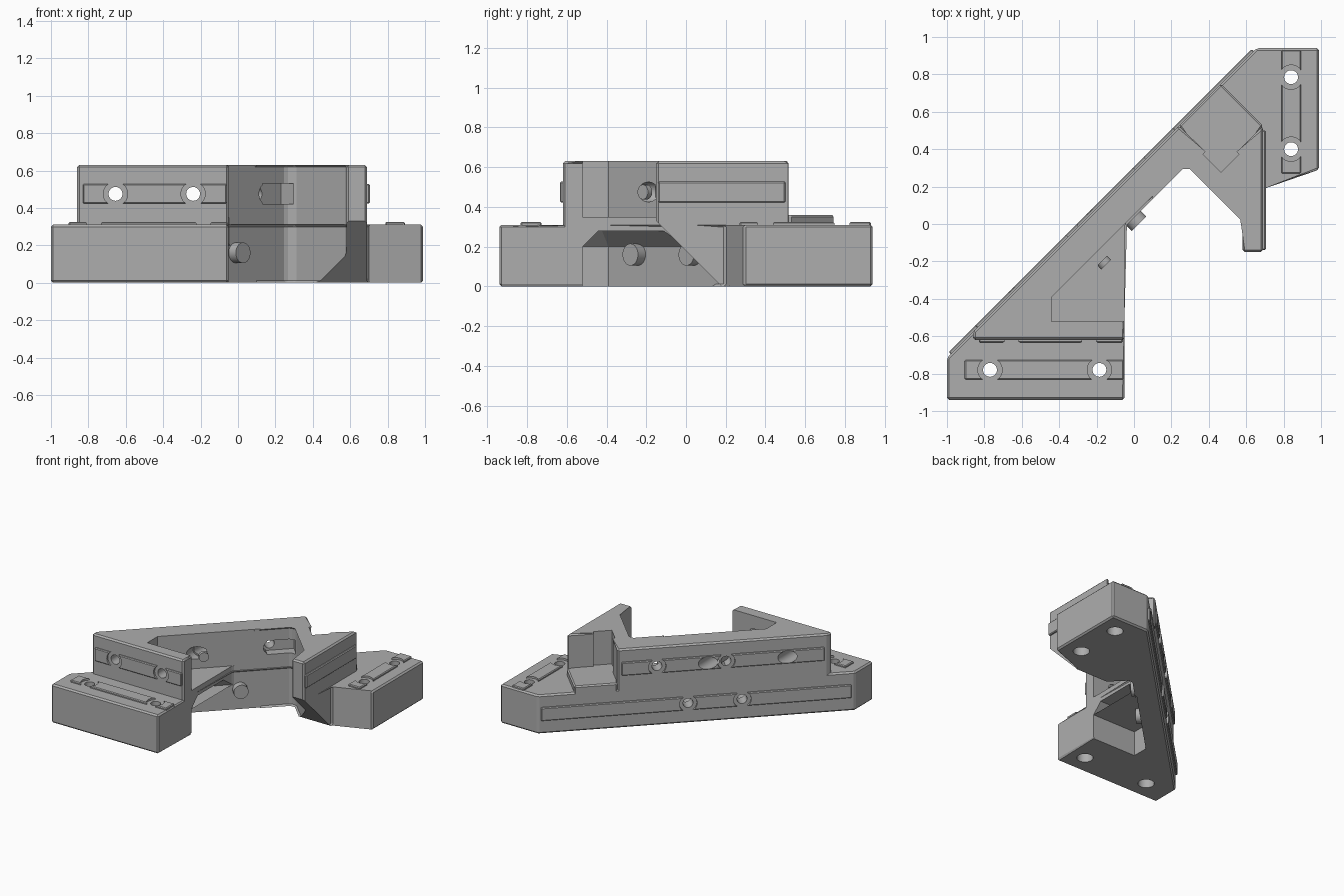
import bpy, bmesh, math
from mathutils import Matrix, Vector

cube = bpy.data.objects.get("Cube")
if cube:
    bpy.data.objects.remove(cube, do_unlink=True)

grey = bpy.data.materials.new("plain grey")
grey.use_nodes = True
grey.diffuse_color = (0.42, 0.42, 0.42, 1)
grey.node_tree.nodes["Principled BSDF"].inputs["Base Color"].default_value = (0.42, 0.42, 0.42, 1)


def finish(name, bm):
    bmesh.ops.recalc_face_normals(bm, faces=bm.faces)
    mesh = bpy.data.meshes.new(name)
    bm.to_mesh(mesh)
    bm.free()
    mesh.materials.append(grey)
    obj = bpy.data.objects.new(name, mesh)
    bpy.context.collection.objects.link(obj)
    return obj


def prism(name, outline, z0, z1, bevel=0, bevel_bottom=False, top=None):
    """Extrude an outline; 'top' gives a different outline for the upper end."""
    bm = bmesh.new()
    low = [bm.verts.new((x, y, z0)) for x, y in outline]
    high = [bm.verts.new((x, y, z1)) for x, y in (top or outline)]
    bm.faces.new(low[::-1])
    bm.faces.new(high)
    n = len(low)
    for i in range(n):
        j = (i + 1) % n
        bm.faces.new((low[i], low[j], high[j], high[i]))
    if bevel:
        edges = [e for e in bm.edges
                 if bevel_bottom or any(v in high for v in e.verts)]
        bmesh.ops.bevel(bm, geom=edges, offset=bevel, offset_type='OFFSET', segments=1,
                        profile=0.5, affect='EDGES', clamp_overlap=True)
    return finish(name, bm)


def drill(start, direction, radius, length):
    """Round cutter that begins at start and runs along direction."""
    d = Vector(direction).normalized()
    bm = bmesh.new()
    bmesh.ops.create_cone(bm, cap_ends=True, segments=32, radius1=radius,
                          radius2=radius, depth=length)
    turn = Vector((0, 0, 1)).rotation_difference(d).to_matrix().to_4x4()
    bm.transform(Matrix.Translation(Vector(start) + d * length / 2) @ turn)
    return finish("hole_cutter", bm)


def block(name, start, end, normal, width, low, high, bevel=0):
    """Bar from start to end, lying from low to high along the normal."""
    a, b, n = Vector(start), Vector(end), Vector(normal).normalized()
    along = (b - a).normalized()
    side = n.cross(along)
    half, w = (b - a).length / 2, width / 2
    obj = prism(name, [(-half, -w), (half, -w), (half, w), (-half, w)], low, high, bevel)
    frame = Matrix((along, side, n)).transposed().to_4x4()
    obj.data.transform(Matrix.Translation((a + b) / 2) @ frame)
    return obj


def combine(target, tool, operation, keep=False):
    mod = target.modifiers.new("join", 'BOOLEAN')
    mod.operation, mod.solver, mod.object = operation, 'EXACT', tool
    bpy.context.view_layer.objects.active = target
    bpy.ops.object.modifier_apply(modifier=mod.name)
    if not keep:
        bpy.data.objects.remove(tool, do_unlink=True)


def diag(x, z):
    return (x, x + 0.285, z)


# Shared inner edge of diagonal wall and arm
inner = [(-0.05, 0), (0.255, 0.305), (0.305, 0.305), (0.58, 0.03), (0.58, -0.15), (0.69, -0.15)]

# Lower footprint, raised walls and seat of the square notch
body = prism("bracket_body",
             [(-1, -0.94), (-0.05, -0.94)] + inner +
             [(0.69, 0.2), (0.99, 0.29), (0.99, 0.94), (0.655, 0.94), (-1, -0.715)],
             0, 0.31, 0.012, True)
walls = prism("walls", [(-0.86, -0.62), (-0.05, -0.62)] + inner +
              [(0.69, 0.525), (0.465, 0.3), (0.24, 0.525), (-0.86, -0.575)],
              0.2, 0.63, 0.012)
combine(body, walls, 'UNION')
seat = prism("notch_seat", [(0.465, 0.75), (0.24, 0.525), (0.43, 0.26), (0.5, 0.26), (0.69, 0.525)],
             0.2, 0.36, 0.01)
combine(body, seat, 'UNION')

# Relief at the corner of the notch
combine(body, prism("relief_cutter", [(0.368, 0.373), (0.465, 0.276), (0.562, 0.373), (0.465, 0.47)],
                    0.36, 0.8), 'DIFFERENCE')

# Triangular pockets above and below the thin web
pocket = [(-0.44, -0.52), (0.1, -0.52), (0.1, 0.15), (-0.44, -0.39)]
taper = [(-0.36, -0.44), (0.1, -0.44), (0.1, 0.037), (-0.36, -0.423)]
combine(body, prism("upper_pocket", pocket, 0.35, 0.8), 'DIFFERENCE')
combine(body, prism("lower_pocket", pocket, -0.1, 0.2), 'DIFFERENCE')
combine(body, prism("pocket_roof", pocket, 0.2, 0.28, top=taper), 'DIFFERENCE')

# Sloped underside of the arm
wedge = prism("arm_wedge", [(-0.4, -0.2), (0.38, -0.2), (-0.4, 0.58)], 0.35, 0.8)
wedge.data.transform(Matrix(((0, 0, 1, 0), (1, 0, 0, 0), (0, 1, 0, 0), (0, 0, 0, 1))))
combine(body, wedge, 'DIFFERENCE')

# Slot in the inner face of the diagonal wall
combine(body, block("slot_cutter", (0.13, 0.18, 0.475), (0.28, 0.33, 0.475), (1, -1, 0),
                    0.11, -0.07, 0.03), 'DIFFERENCE')

# Raised rails, broken by a round gap at each screw hole
UP, FRONT, LEFT, BACK = (0, 0, 1), (0, -1, 0), (1, 0, 0), (-1, 1, 0)
rails = [
    ("front_ledge_rail", (-0.905, -0.78, 0.31), (-0.055, -0.78, 0.31), UP,
     [(x, -0.78, 0.31) for x in (-0.77, -0.185)]),
    ("side_ledge_rail", (0.84, 0.27, 0.31), (0.84, 0.93, 0.31), UP,
     [(0.84, y, 0.31) for y in (0.4, 0.785)]),
    ("front_wall_rail", (-0.83, -0.62, 0.475), (-0.06, -0.62, 0.475), FRONT,
     [(x, -0.62, 0.475) for x in (-0.655, -0.24)]),
    ("arm_rail", (0.69, -0.14, 0.475), (0.69, 0.5, 0.475), LEFT, [(0.69, -0.07, 0.475)]),
    ("lower_diagonal_rail", diag(-0.98, 0.16), diag(0.64, 0.16), BACK,
     [diag(x, 0.16) for x in (-0.41, -0.128)]),
    ("upper_diagonal_rail", diag(-0.84, 0.475), diag(0.22, 0.475), BACK,
     [diag(x, 0.475) for x in (-0.326, 0.034)]),
]
parts = [body]
for name, start, end, normal, holes in rails:
    rail = block(name, start, end, normal, 0.105, -0.01, 0.015, 0.006)
    parts.append(rail)
    n = Vector(normal).normalized()
    for h in holes:
        p = Vector(h) + n * 0.05
        combine(rail, drill(p, -n, 0.065, 0.1), 'DIFFERENCE')
        # Screw hole, then a wider bore from the far side
        reach = 0.4 if normal == UP else 0.22
        combine(body, drill(p, -n, 0.037, reach), 'DIFFERENCE')
        if normal == UP:
            combine(body, drill((p.x, p.y, -0.05), UP, 0.06, 0.12), 'DIFFERENCE')
        elif normal == BACK:
            combine(body, drill(p, -n, 0.037, 0.3), 'DIFFERENCE')
            combine(body, drill(Vector(h) - n * 0.1, -n, 0.055, 0.12), 'DIFFERENCE')

# Wide bores behind the front wall, leaving through the diagonal face
for x in (-0.655, -0.24):
    bore = drill((x, -0.53, 0.475), (0, 1, 0), 0.05, 0.7)
    combine(parts[-1], bore, 'DIFFERENCE', keep=True)
    combine(body, bore, 'DIFFERENCE')

for obj in bpy.context.selected_objects:
    obj.select_set(False)
for obj in parts:
    obj.select_set(True)
bpy.context.view_layer.objects.active = body
bpy.ops.object.shade_smooth_by_angle(angle=math.radians(15))
